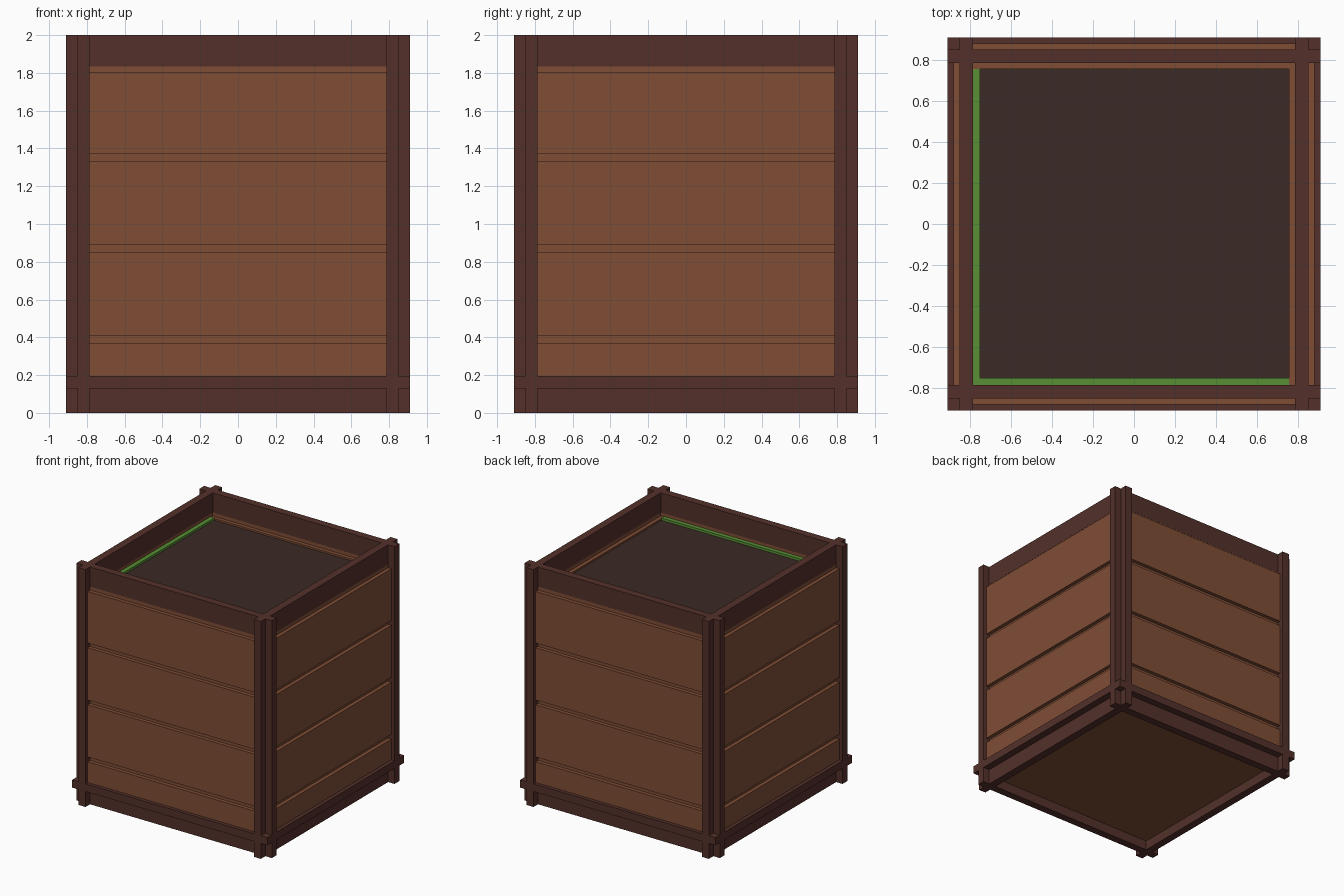
import bpy, bmesh
from mathutils import Matrix
from math import pi

if "Cube" in bpy.data.objects:
    bpy.data.objects.remove(bpy.data.objects["Cube"])

OUT, MID, INN = 0.91, 0.85, 0.785   # ledge/post tips, rail outside, rail inside


def material(name, rgb):
    m = bpy.data.materials.new(name)
    m.diffuse_color = (*rgb, 1)
    m.use_nodes = True
    m.node_tree.nodes["Principled BSDF"].inputs["Base Color"].default_value = m.diffuse_color
    return m


TRIM = material("dark_trim", (0.087, 0.03, 0.023))
WOOD = material("plank_wood", (0.215, 0.075, 0.036))
SOIL = material("soil", (0.043, 0.023, 0.018))
GRASS = material("green", (0.098, 0.28, 0.036))


def prism(name, pts, z0, z1, mat, turn=0):
    """Extrude a plan outline from z0 to z1, turned by quarter turns about z."""
    bm = bmesh.new()
    face = bm.faces.new([bm.verts.new((x, y, z0)) for x, y in pts])
    top = bmesh.ops.extrude_face_region(bm, geom=[face])["geom"]
    verts = [v for v in top if isinstance(v, bmesh.types.BMVert)]
    bmesh.ops.translate(bm, verts=verts, vec=(0, 0, z1 - z0))
    bmesh.ops.recalc_face_normals(bm, faces=bm.faces)
    bm.transform(Matrix.Rotation(turn * pi / 2, 4, 'Z'))
    me = bpy.data.meshes.new(name)
    bm.to_mesh(me)
    bm.free()
    me.materials.append(mat)
    ob = bpy.data.objects.new(name, me)
    bpy.context.collection.objects.link(ob)
    return ob


def box(name, x0, x1, y0, y1, z0, z1, mat, turn=0):
    return prism(name, [(x0, y0), (x1, y0), (x1, y1), (x0, y1)], z0, z1, mat, turn)


# Notched corner post outline: two prongs with an open outer corner
POST = [(INN, INN), (OUT, INN), (OUT, MID), (MID, MID), (MID, OUT), (INN, OUT)]
# Plank courses separated by narrow grooves
PLANKS = [(0.15, 0.37), (0.41, 0.85), (0.89, 1.33), (1.37, 1.805)]

for turn, side in enumerate(["front", "right", "back", "left"]):
    prism(side + "_corner_post", POST, 0, 2, TRIM, turn)
    # Rails above and below the siding
    box(side + "_top_rail", -INN, INN, -MID, -INN, 1.835, 2, TRIM, turn)
    box(side + "_bottom_rail", -INN, INN, -MID, -INN, 0, 0.13, TRIM, turn)
    # Projecting base ledge, including one corner block
    box(side + "_ledge", -INN, OUT, -OUT, -INN, 0.13, 0.195, TRIM, turn)
    # Wall core and the planks standing proud of it on both faces
    box(side + "_wall_core", -INN, INN, -0.849, -INN - 0.001, 0.13, 1.835, WOOD, turn)
    for i, (z0, z1) in enumerate(PLANKS):
        box(f"{side}_plank_{i + 1}", -INN, INN, -0.88, -0.755, z0, z1, WOOD, turn)

# Green edging inside the front and left walls
box("front_green_edge", -INN, 0.755, -INN, -0.75, 1.78, 1.81, GRASS)
box("left_green_edge", -INN, -0.75, -0.75, 0.755, 1.78, 1.81, GRASS)

# Soil fill and floor board
box("soil", -0.755, 0.755, -0.755, 0.755, 1.70, 1.79, SOIL)
box("floor_board", -INN, INN, -INN, INN, 0.08, 0.15, WOOD)
